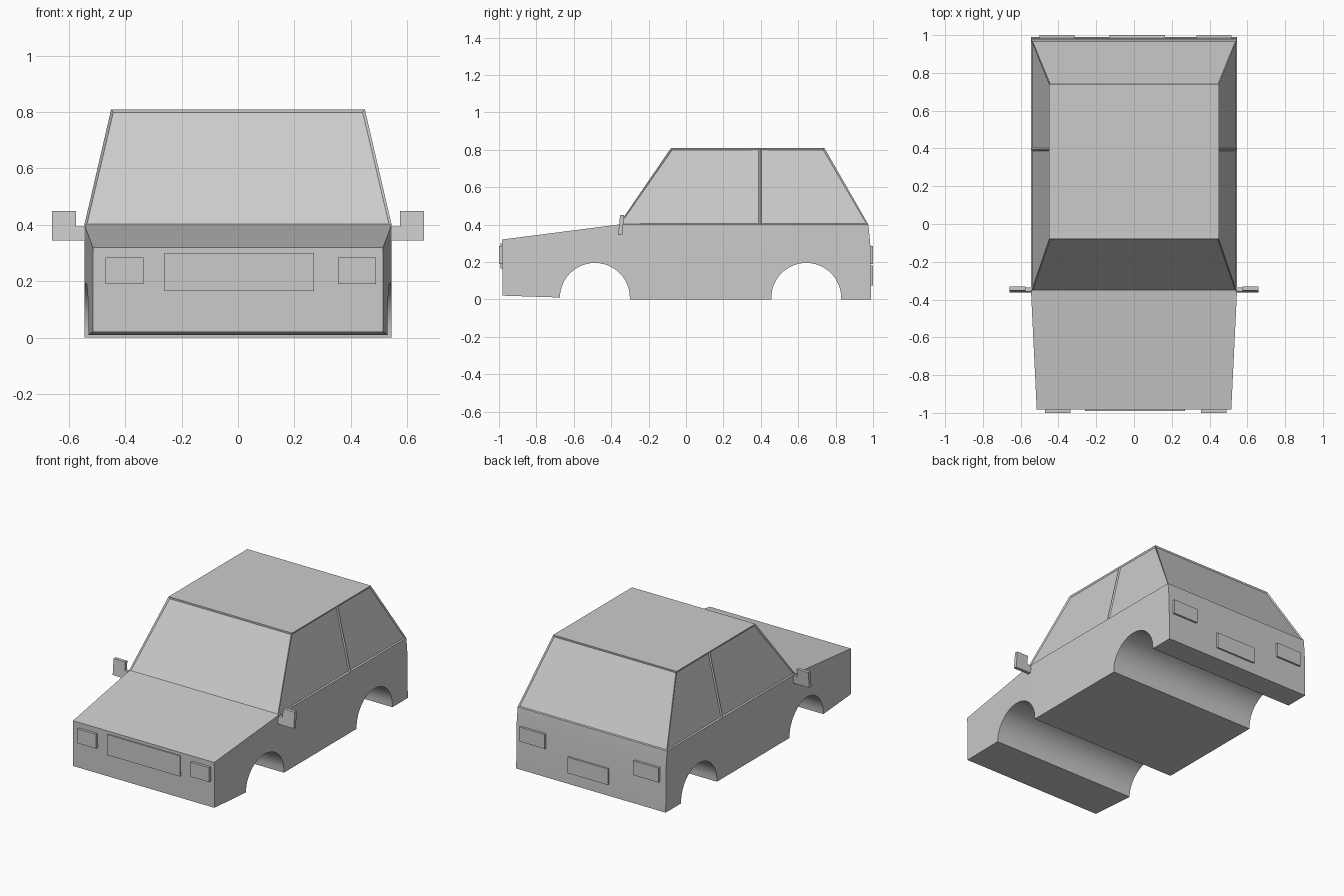
import bpy, bmesh
from math import pi, cos, sin
from mathutils import Vector

if "Cube" in bpy.data.objects:
    bpy.data.objects.remove(bpy.data.objects["Cube"])


def make_object(name, bm):
    bmesh.ops.recalc_face_normals(bm, faces=bm.faces[:])
    mesh = bpy.data.meshes.new(name)
    bm.to_mesh(mesh)
    bm.free()
    ob = bpy.data.objects.new(name, mesh)
    bpy.context.collection.objects.link(ob)
    return ob


def prism(points, offset):
    """Closed solid from a planar outline pushed along offset."""
    bm = bmesh.new()
    face = bm.faces.new([bm.verts.new(p) for p in points])
    new = bmesh.ops.extrude_face_region(bm, geom=[face], use_keep_orig=True)["geom"]
    bmesh.ops.translate(bm, vec=offset, verts=[v for v in new if isinstance(v, bmesh.types.BMVert)])
    return bm


def box(name, x0, x1, y0, y1, z0, z1):
    pts = [(x0, y0, z0), (x1, y0, z0), (x1, y0, z1), (x0, y0, z1)]
    return make_object(name, prism(pts, Vector((0, y1 - y0, 0))))


def arch(yc, z_front, r=0.187, n=24):
    """Wheel arch outline, front to back."""
    pts = [(yc - r * cos(pi * i / n), 0.008 + r * sin(pi * i / n)) for i in range(n + 1)]
    pts[0] = (yc - r, z_front)
    pts[-1] = (yc + r, 0.0)
    return pts


# Lower body: side profile with wheel arches, extruded across the car
W, COWL, NOSE = 0.545, -0.36, -0.983
profile = ([(NOSE, 0.32), (-0.98, 0.02)] + arch(-0.487, 0.01) + arch(0.643, 0.0)
           + [(0.99, 0.0), (0.985, 0.3), (0.975, 0.4), (COWL, 0.4)])
bm = prism([(-W, y, z) for y, z in profile], Vector((2 * W, 0, 0)))
bmesh.ops.bisect_plane(bm, geom=bm.verts[:] + bm.edges[:] + bm.faces[:],
                       plane_co=(0, COWL, 0), plane_no=(0, 1, 0))
for v in bm.verts:
    if v.co.y < COWL:
        t = (COWL - v.co.y) / (COWL - NOSE)
        v.co.x *= 1 - t * 0.03 / W
# open the top where the cabin sits
cover = [f for f in bm.faces if all(abs(v.co.z - 0.4) < 1e-4 for v in f.verts)]
bmesh.ops.delete(bm, geom=cover, context='FACES_ONLY')
body = make_object("lower_body", bm)
body.data.shade_smooth()
bpy.context.view_layer.objects.active = body
body.select_set(True)
bpy.ops.object.shade_smooth_by_angle(angle=0.5)

# Cabin: tapered shell, sides split at the door pillar, windows inset
bm = bmesh.new()
low = [bm.verts.new(p) for p in ((-W, COWL, 0.4), (W, COWL, 0.4), (W, 0.975, 0.4), (-W, 0.975, 0.4))]
top = [bm.verts.new(p) for p in ((-0.45, -0.08, 0.81), (0.45, -0.08, 0.81), (0.45, 0.74, 0.81), (-0.45, 0.74, 0.81))]
bm.faces.new(top)
walls = [bm.faces.new((low[i], low[(i + 1) % 4], top[(i + 1) % 4], top[i])) for i in range(4)]
sides = [walls[1], walls[3]]
geom = sides + list({e for f in sides for e in f.edges}) + list({v for f in sides for v in f.verts})
bmesh.ops.bisect_plane(bm, geom=geom, plane_co=(0, 0.395, 0), plane_no=(0, 1, 0))
bmesh.ops.recalc_face_normals(bm, faces=bm.faces[:])
windows = [f for f in bm.faces if min(v.co.z for v in f.verts) < 0.5]
bmesh.ops.inset_individual(bm, faces=windows, thickness=0.012, depth=-0.007)
make_object("cabin", bm)

# Front details
box("grille", -0.26, 0.27, -0.991, -0.97, 0.165, 0.30)
box("headlight_left", -0.47, -0.335, -1.0, -0.97, 0.19, 0.285)
box("headlight_right", 0.355, 0.49, -1.0, -0.97, 0.19, 0.285)

# Rear details
box("tail_light_left", -0.50, -0.315, 0.97, 1.0, 0.19, 0.285)
box("tail_light_right", 0.33, 0.515, 0.97, 1.0, 0.19, 0.285)
box("rear_plate", -0.13, 0.165, 0.97, 1.0, 0.075, 0.18)

# Door mirrors: L shaped plates leaning slightly back
outline = [(0.53, 0.345), (0.66, 0.345), (0.66, 0.45), (0.575, 0.45), (0.575, 0.395), (0.53, 0.395)]
for side, name in ((-1, "left_mirror"), (1, "right_mirror")):
    pts = [(side * x, -0.363 + 0.1 * (z - 0.345), z) for x, z in outline]
    make_object(name, prism(pts, Vector((0, 0.022, 0))))
